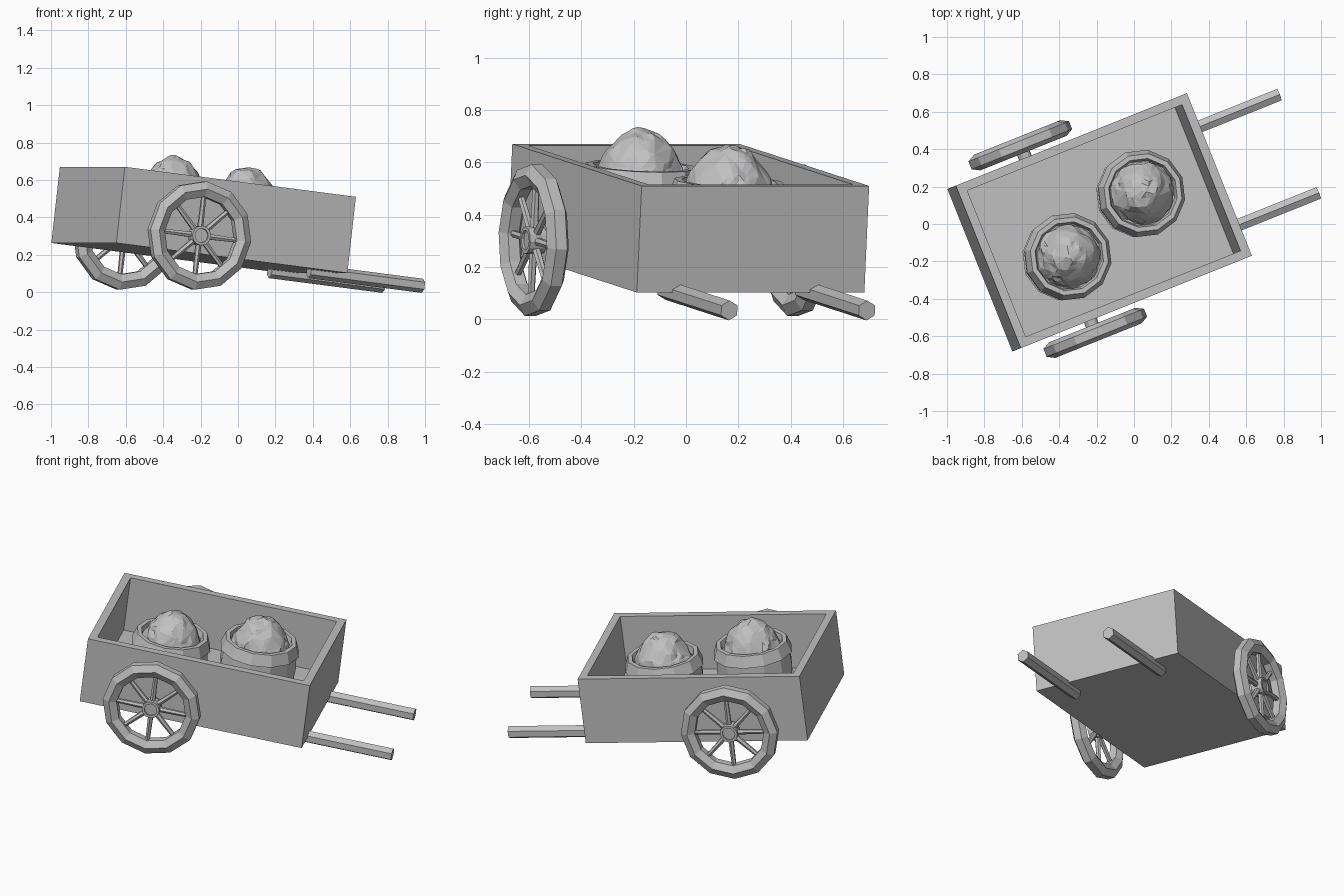
import bpy
import bmesh
import math
import random
from mathutils import Matrix, Vector, noise

random.seed(4)
if "Cube" in bpy.data.objects:
    bpy.data.objects.remove(bpy.data.objects["Cube"])

grey = bpy.data.materials.new("plain grey")
grey.use_nodes = True
colour = (0.53, 0.53, 0.53, 1)
grey.diffuse_color = colour
grey.node_tree.nodes["Principled BSDF"].inputs["Base Color"].default_value = colour

# The cart rests on its handles: yawed and pitched nose down.
# Local frame: x along the cart, z = 0 at the tray's top edge.
CART = (Matrix.Translation((-0.161, 0.018, 0.59))
        @ Matrix.Rotation(math.radians(21.8), 4, 'Z')
        @ Matrix.Rotation(math.radians(6.87), 4, 'Y'))
LENGTH, WIDTH, HEIGHT, WALL = 1.34, 0.936, 0.41, 0.067
FLOOR = WALL - HEIGHT


def finish(name, bm, place=Matrix()):
    bmesh.ops.recalc_face_normals(bm, faces=bm.faces)
    mesh = bpy.data.meshes.new(name)
    bm.to_mesh(mesh)
    bm.free()
    mesh.materials.append(grey)
    obj = bpy.data.objects.new(name, mesh)
    obj.matrix_world = CART @ place
    bpy.context.collection.objects.link(obj)


def rod(bm, start, end, radius, sides, tip=None):
    """Add a capped cylinder between two points."""
    start, end = Vector(start), Vector(end)
    axis = end - start
    matrix = (Matrix.Translation((start + end) / 2)
              @ axis.to_track_quat('Z', 'Y').to_matrix().to_4x4())
    bmesh.ops.create_cone(bm, cap_ends=True, segments=sides, radius1=radius,
                          radius2=tip or radius, depth=axis.length, matrix=matrix)


def lathe(bm, profile, steps, closed=False):
    """Spin (radius, height) points about z."""
    verts = [bm.verts.new((r, 0, z)) for r, z in profile]
    pairs = list(zip(verts, verts[1:] + verts[:1]))
    edges = [bm.edges.new(p) for p in (pairs if closed else pairs[:-1])]
    bmesh.ops.spin(bm, geom=verts + edges, axis=(0, 0, 1), cent=(0, 0, 0),
                   angle=math.tau, steps=steps)
    bmesh.ops.remove_doubles(bm, verts=bm.verts, dist=0.0001)


# Tray: a box whose top is inset and pushed down
bm = bmesh.new()
bmesh.ops.create_cube(bm, size=1, matrix=Matrix.Translation((0, 0, -HEIGHT / 2))
                      @ Matrix.Diagonal((LENGTH, WIDTH, HEIGHT, 1)))
bm.normal_update()
top = max(bm.faces, key=lambda f: f.calc_center_median().z)
bmesh.ops.inset_region(bm, faces=[top], thickness=WALL)
# a second, zero-width inset gives the vertical inner walls
bmesh.ops.inset_region(bm, faces=[top], thickness=0)
bmesh.ops.translate(bm, verts=top.verts, vec=(0, 0, FLOOR))
finish("tray", bm)

for side, label in ((1, "left"), (-1, "right")):
    # Handles, half sunk into the tray's underside
    y = side * 0.283 - 0.006
    bm = bmesh.new()
    rod(bm, (0.52, y, -0.418), (1.178, y, -0.418), 0.038, 6)
    finish(label + "_handle", bm)

    # Wheel, built flat about z then turned upright
    place = (Matrix.Translation((-0.229, side * 0.54, -0.317))
             @ Matrix.Rotation(-side * math.pi / 2, 4, 'X'))
    bm = bmesh.new()
    section = [(0.25 + 0.048 * math.cos(a), 0.045 * math.sin(a))
               for a in (math.tau * (i + 0.5) / 6 for i in range(6))]
    lathe(bm, section, 12, closed=True)
    finish(label + "_wheel_rim", bm, place)

    bm = bmesh.new()
    for i in range(8):
        a = math.tau * i / 8
        d = Vector((math.cos(a), math.sin(a), 0))
        rod(bm, d * 0.03, d * 0.235, 0.017, 6, 0.013)
    finish(label + "_wheel_spokes", bm, place)

    bm = bmesh.new()
    lathe(bm, [(0, -0.035), (0.053, -0.035), (0.053, 0.035), (0.038, 0.035),
               (0.038, 0.025), (0, 0.025)], 12)
    finish(label + "_wheel_hub", bm, place)

    bm = bmesh.new()
    rod(bm, (0, 0, -0.1), (0, 0, 0), 0.036, 12)
    finish(label + "_axle", bm, place)

# Barrels, each heaped with rough lumps
for name, x, y in (("rear", -0.24, -0.108), ("front", 0.255, 0.06)):
    place = Matrix.Translation((x, y, 0))
    bm = bmesh.new()
    lathe(bm, [(0, FLOOR), (0.2, FLOOR), (0.228, -0.26), (0.22, -0.255),
               (0.227, -0.18), (0.222, -0.105), (0.236, -0.1), (0.212, -0.032),
               (0.186, -0.032), (0.176, -0.07), (0, -0.07)], 12)
    finish(name + "_barrel", bm, place)

    bm = bmesh.new()
    bmesh.ops.create_icosphere(bm, subdivisions=4, radius=1)
    low = [v for v in bm.verts if v.co.z < -0.15]
    bmesh.ops.delete(bm, geom=low, context='VERTS')
    shift = Vector((random.uniform(0, 9), random.uniform(0, 9), 0))
    for v in bm.verts:
        lump = 1 + 0.035 * noise.cell(v.co * 4 + shift) + 0.06 * noise.noise(v.co * 3 + shift)
        height = max(v.co.z, 0) ** 1.5
        v.co = Vector((v.co.x * 0.168, v.co.y * 0.168, 0.178 * height)) * lump
        v.co.z -= 0.07
    bmesh.ops.dissolve_limit(bm, angle_limit=0.25, verts=bm.verts, edges=bm.edges)
    bmesh.ops.triangulate(bm, faces=bm.faces)
    finish(name + "_heap", bm, place)
